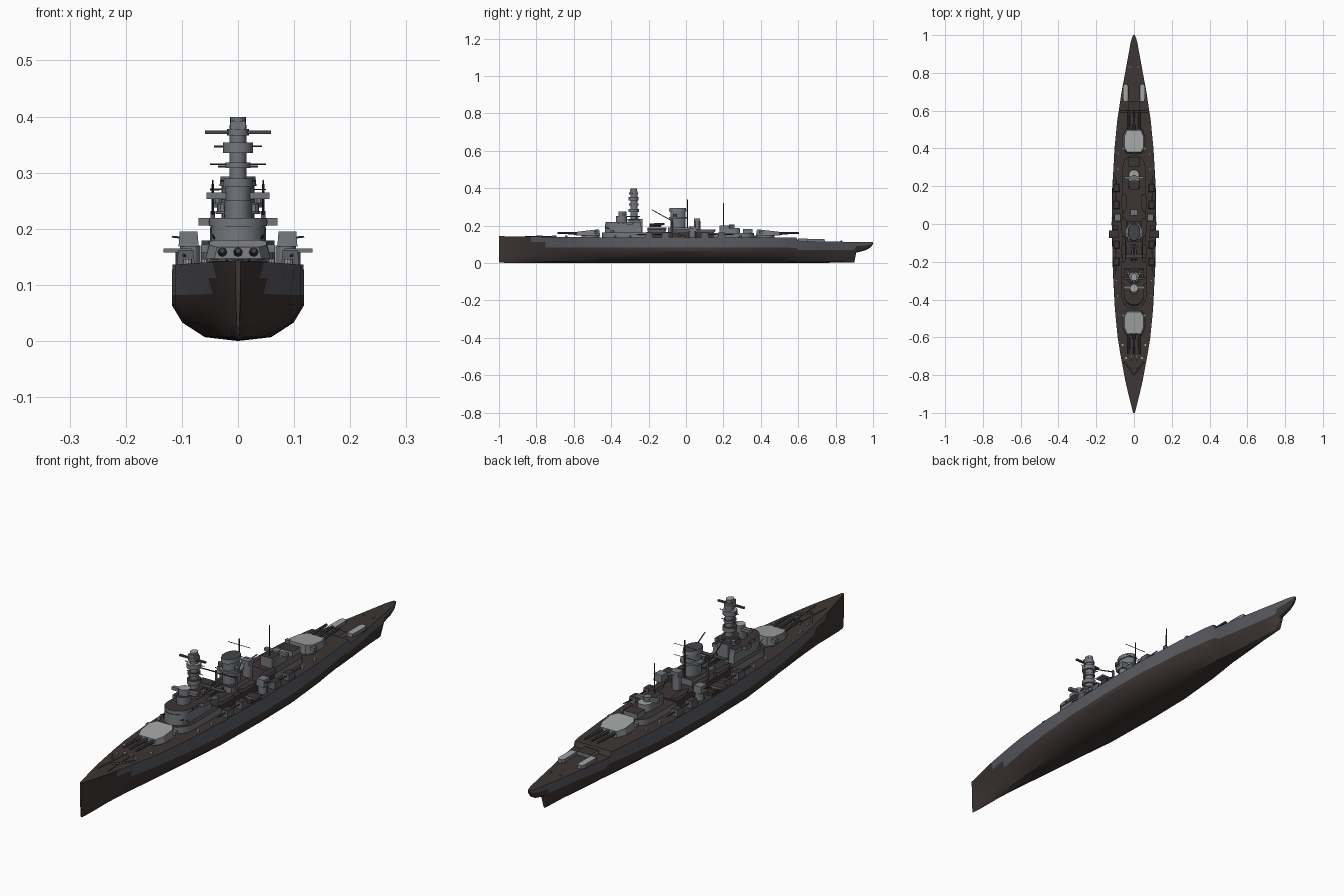
import bpy, bmesh, math
from mathutils import Vector

if "Cube" in bpy.data.objects:
    bpy.data.objects.remove(bpy.data.objects["Cube"])

def material(name, c):
    m = bpy.data.materials.new(name)
    m.diffuse_color = (*c, 1)
    m.use_nodes = True
    m.node_tree.nodes["Principled BSDF"].inputs["Base Color"].default_value = m.diffuse_color
    return m

DARK = material("dark brown deck", (0.046, 0.036, 0.034))
HULL = material("hull grey", (0.105, 0.107, 0.125))
GREY = material("superstructure grey", (0.17, 0.18, 0.20))
LIGHT = material("light roof grey", (0.36, 0.37, 0.37))
GUN = material("gun metal", (0.06, 0.06, 0.068))

def finish(name, bm, mats, smooth=False):
    bmesh.ops.recalc_face_normals(bm, faces=bm.faces)
    me = bpy.data.meshes.new(name)
    bm.to_mesh(me)
    bm.free()
    for m in mats:
        me.materials.append(m)
    ob = bpy.data.objects.new(name, me)
    bpy.context.collection.objects.link(ob)
    if smooth:
        bpy.context.view_layer.objects.active = ob
        ob.select_set(True)
        bpy.ops.object.shade_smooth_by_angle(angle=math.radians(30))
        ob.select_set(False)
    return ob

def prism(name, pts, z0, z1, side, top=None, taper=1.0, slope=0.0):
    """Extruded outline; the roof can shrink, tilt along y and have its own colour."""
    bm = bmesh.new()
    n = len(pts)
    cx, cy = sum(p[0] for p in pts) / n, sum(p[1] for p in pts) / n
    lo = [bm.verts.new((x, y, z0)) for x, y in pts]
    hi = [bm.verts.new((cx + (x - cx) * taper, cy + (y - cy) * taper, z1 + slope * (y - cy))) for x, y in pts]
    bm.faces.new(lo)
    bm.faces.new(hi).material_index = 1
    for i in range(n):
        bm.faces.new((lo[i], lo[(i + 1) % n], hi[(i + 1) % n], hi[i]))
    return finish(name, bm, [side, top or side], n > 11)

def rect(x, y, sx, sy):
    return [(x - sx / 2, y - sy / 2), (x + sx / 2, y - sy / 2), (x + sx / 2, y + sy / 2), (x - sx / 2, y + sy / 2)]

def oval(x, y, rx, ry, n=16):
    return [(x + rx * math.cos(2 * math.pi * i / n), y + ry * math.sin(2 * math.pi * i / n)) for i in range(n)]

def bullet(hx, y0, y1, d=1, n=9):
    """Plan with a half-round end, facing -y when d is 1 and +y when d is -1."""
    a, b = (y0, y1) if d == 1 else (y1, y0)
    arc = [(-hx * math.cos(math.pi * i / n), a + d * hx * (1 - math.sin(math.pi * i / n))) for i in range(n + 1)]
    return arc + [(hx, b), (-hx, b)]

def rod(name, a, b, r, mat, n=8):
    a, b = Vector(a), Vector(b)
    bm = bmesh.new()
    bmesh.ops.create_cone(bm, cap_ends=True, segments=n, radius1=r, radius2=r * 0.8, depth=(b - a).length)
    q = (b - a).to_track_quat('Z', 'Y')
    for v in bm.verts:
        v.co = q @ v.co + (a + b) / 2
    return finish(name, bm, [mat])

# Hull: lofted stations (y, half width, deck z, keel z, fullness)
ST = [(-1.0, .005, .144, .004, .5), (-.97, .012, .143, .001, .15), (-.9, .030, .142, 0, .15), (-.83, .046, .141, 0, .22),
      (-.75, .061, .140, 0, .35), (-.68, .074, .139, 0, .45), (-.6, .087, .138, 0, .6), (-.45, .102, .137, 0, .8),
      (-.25, .112, .136, 0, 1), (0, .118, .136, 0, 1), (.2, .115, .136, 0, 1), (.4, .104, .136, 0, .85),
      (.55, .089, .136, 0, .65), (.59, .083, .135, 0, .55), (.60, .081, .116, 0, .55), (.7, .066, .115, 0, .4),
      (.8, .047, .114, .002, .25), (.9, .029, .113, .004, .2), (.91, .027, .113, .055, .4), (.96, .018, .113, .068, .6),
      (.985, .011, .113, .082, .8), (1.0, .004, .113, .100, 1)]
FULL = [0, .5, .84, 1, 1, 1, .99]
THIN = [.0, .10, .25, .45, .60, .8, 1]
ZF = [0, .05, .24, .47, .60, .80, 1]
bm = bmesh.new()
rings = []
for y, w, zd, zk, f in ST:
    half = [(w * (t + (u - t) * f), zk + (zd - zk) * z) for u, t, z in zip(FULL, THIN, ZF)]
    ring = [(-x, z) for x, z in half[:0:-1]] + half
    rings.append([bm.verts.new((x, y, z)) for x, z in ring])
n = len(rings[0])
for k in range(len(rings) - 1):
    a, b = rings[k], rings[k + 1]
    ym = (ST[k][0] + ST[k + 1][0]) / 2
    for i in range(n):
        j = (i + 1) % n
        f = bm.faces.new((a[i], a[j], b[j], b[i]))
        row = min(i, n - 2 - i)       # 0 is the top strake, 1 the one below
        grey = i < n - 1 and ((row == 0 and ym > -.83) or (row == 1 and ym > -.72))
        f.material_index = 1 if grey else 0
bm.faces.new(rings[0])
bm.faces.new(rings[-1])
finish("hull", bm, [DARK, HULL], True)

# Main turrets, one at each end
for nm, cy, d in (("fore", -.52, 1), ("aft", .435, -1)):
    prism(nm + "_barbette", oval(0, cy + d * .01, .048, .048, 20), .134, .15, GREY)
    shape = [(-.042, -.068), (.042, -.068), (.058, -.03), (.058, .035), (.04, .062), (-.04, .062), (-.058, .035), (-.058, -.03)]
    prism(nm + "_turret", [(x, cy + d * y) for x, y in shape], .147, .174, GREY, LIGHT, .88, .1 * d)
    for x in (-.028, 0, .028):
        rod(nm + "_gun", (x, cy - d * .05, .158), (x, cy - d * .168, .161), .0065, GUN)
        rod(nm + "_gun_sleeve", (x, cy - d * .05, .158), (x, cy - d * .09, .159), .009, GUN)
    for s in (-1, 1):
        prism(nm + "_turret_rangefinder", rect(s * .056, cy + d * .035, .02, .016), .158, .172, GREY)

# Deckhouses amidships
prism("fore_deckhouse", bullet(.066, -.45, -.2), .134, .163, GREY, DARK)
prism("mid_deckhouse", rect(0, -.03, .12, .36), .134, .165, DARK)
prism("aft_deckhouse", bullet(.06, .14, .365, -1), .134, .160, GREY, DARK)
prism("bridge_house", bullet(.049, -.435, -.235), .163, .205, GREY, DARK, .96)
prism("bridge_deck", bullet(.052, -.43, -.24), .205, .219, GREY, DARK)
prism("bridge_wings", rect(0, -.30, .14, .035), .206, .219, GREY, DARK)
prism("conning_tower", oval(0, -.345, .024, .03), .219, .25, GREY, DARK)
prism("conning_rangefinder", rect(0, -.335, .112, .016), .253, .265, GREY)
prism("conning_cap", oval(0, -.34, .022, .022), .25, .275, GREY, LIGHT)

# Tower mast and its platforms: (z0, z1, rx, ry)
prism("tower_mast", oval(0, -.278, .0155, .019), .2, .385, GREY)
prism("tower_base", rect(0, -.27, .05, .075), .16, .235, GREY, DARK)
for z0, z1, rx, ry in ((.226, .232, .040, .04), (.246, .252, .03, .035), (.272, .290, .026, .028), (.308, .318, .022, .026),
                       (.335, .354, .027, .027), (.366, .378, .020, .024), (.386, .399, .014, .018)):
    prism("tower_platform", oval(0, -.28, rx, ry), z0, z1, GREY, DARK if z1 < .35 else LIGHT)
prism("tower_rangefinder", rect(0, -.288, .117, .009), .369, .375, GUN)
for z, h in ((.347, .043), (.311, .036), (.285, .03)):
    rod("tower_yard", (-h, -.275, z), (h, -.275, z), .0018, GUN, 6)
prism("tower_director", rect(0, -.285, .026, .03), .378, .392, GREY)

# Funnel, searchlight platforms and the pole mast behind it
prism("funnel", oval(0, -.042, .029, .040, 20), .16, .278, GREY)
prism("funnel_cap", oval(0, -.044, .033, .047, 20), .276, .293, GREY, GUN, .94)
prism("funnel_collar", oval(0, -.042, .045, .048, 20), .238, .246, GREY)
prism("funnel_base", rect(0, -.04, .075, .11), .164, .19, GREY, DARK)
rod("funnel_mast", (0, .008, .16), (0, .008, .34), .0025, GUN, 6)
for z, h in ((.27, .05), (.315, .05)):
    rod("funnel_mast_yard", (-h, .008, z), (h, .008, z), .0014, GUN, 6)

# Catapult, floatplane and crane
prism("catapult", rect(0, -.155, .022, .1), .18, .19, GUN)
prism("catapult_post", oval(0, -.155, .018, .018), .163, .18, GREY)
rod("plane_body", (0, -.195, .205), (0, -.115, .208), .007, GUN)
prism("plane_wing", rect(0, -.17, .12, .02), .208, .211, GUN)
prism("plane_tail", rect(0, -.12, .036, .01), .209, .211, GUN)
for s in (-1, 1):
    rod("plane_float", (s * .014, -.195, .196), (s * .014, -.135, .196), .004, GUN, 6)
    rod("crane_jib", (s * .045, -.075, .225), (s * .045, -.185, .286), .0025, GUN, 6)
    rod("crane_post", (s * .045, -.075, .16), (s * .045, -.075, .232), .005, GREY)

# Aft control positions and mast
prism("aft_director_tower", oval(0, .06, .018, .018, 12), .16, .225, GREY)
prism("aft_director_head", rect(0, .06, .036, .032), .222, .238, GREY)
prism("aft_tower", rect(0, .205, .05, .05), .158, .20, GREY, DARK)
prism("aft_control_house", bullet(.03, .19, .29, -1), .158, .188, GREY, LIGHT, .9)
prism("aft_rangefinder", rect(0, .245, .1, .014), .19, .202, GREY)
prism("aft_rangefinder_post", oval(0, .245, .015, .015, 12), .185, .206, GREY)
rod("aft_mast", (0, .2, .19), (0, .2, .32), .0025, GUN, 6)
prism("aft_turret_support", rect(0, .33, .06, .05), .158, .182, GREY, DARK)
prism("aft_gun_tub", rect(0, .625, .06, .05), .114, .130, GREY, DARK)

for s in (-1, 1):
    # Secondary guns along each side
    for y, d in ((-.2, -1), (-.11, -1), (.1, 1), (.19, 1)):
        prism("secondary_mount", rect(s * .093, y, .032, .042), .134, .162, HULL, DARK, .85)
        rod("secondary_gun", (s * .095, y + d * .015, .152), (s * .097, y + d * .07, .154), .003, GUN, 6)
    # Anti-aircraft twin mounts on raised tubs
    prism("aa_pedestal", oval(s * .085, .035, .018, .018, 12), .134, .17, GREY)
    prism("aa_shield", rect(s * .088, .035, .036, .042), .168, .195, GREY, None, .88)
    for o in (-.006, .006):
        rod("aa_gun", (s * .09, .03 + o, .183), (s * .118, .03 + o, .186), .002, GUN, 6)
    # Side sponsons
    prism("side_sponson", rect(s * .108, -.055, .05, .04), .158, .165, GREY, DARK)
    prism("sponson_leg", rect(s * .098, -.055, .026, .034), .134, .158, DARK)
    prism("sponson_locker", rect(s * .098, -.02, .026, .022), .134, .150, DARK)
    # Ship's boats
    for y in (-.155, -.02, .11):
        boat = [(s * .053 + x, y + v) for x, v in ((0, -.048), (.011, -.025), (.011, .035), (.006, .045), (-.006, .045), (-.011, .035), (-.011, -.025))]
        prism("boat", boat, .165, .179, HULL, DARK, 1.1)
    # Searchlights and light guns
    prism("searchlight", oval(s * .037, -.06, .009, .009, 10), .246, .262, GREY)
    prism("light_gun_tub", oval(s * .04, -.395, .013, .013, 10), .163, .176, GREY, DARK)
    rod("light_gun", (s * .04, -.395, .178), (s * .045, -.43, .19), .0018, GUN, 6)
    prism("tower_searchlight", oval(s * .028, -.262, .009, .009, 10), .232, .243, GREY)
    # Torpedo launchers near the stern
    ty = [(-.048, .012), (-.03, .014), (.035, .014), (.048, .008)]
    prism("torpedo_mount", [(s * .044 - w, .695 + y) for y, w in ty] + [(s * .044 + w, .695 + y) for y, w in ty[::-1]],
          .114, .128, GREY, LIGHT, .95)
    # Deck fittings
    for y, x in ((-.71, .042), (-.64, .06), (-.38, .088), (-.3, .092), (.29, .085), (.37, .082)):
        prism("deck_vent", oval(s * x, y, .006, .006, 8), .134, .146, LIGHT)
    rod("anchor_chain", (s * .012, -.70, .141), (s * .022, -.86, .143), .002, GUN, 6)
    prism("capstan", oval(s * .014, -.70, .008, .008, 10), .138, .148, GREY)
    rod("breakwater", (0, -.80, .143), (s * .05, -.73, .142), .0035, HULL, 4)
    prism("stern_bollard", oval(s * .022, .83, .004, .004, 8), .112, .12, GREY)
    # Bridge windows
    for y in (-.36, -.335, -.31, -.285):
        prism("bridge_window", rect(s * .0515, y, .003, .012), .209, .215, GUN)
rod("stern_post", (0, .60, .114), (0, .60, .125), .004, GREY)
